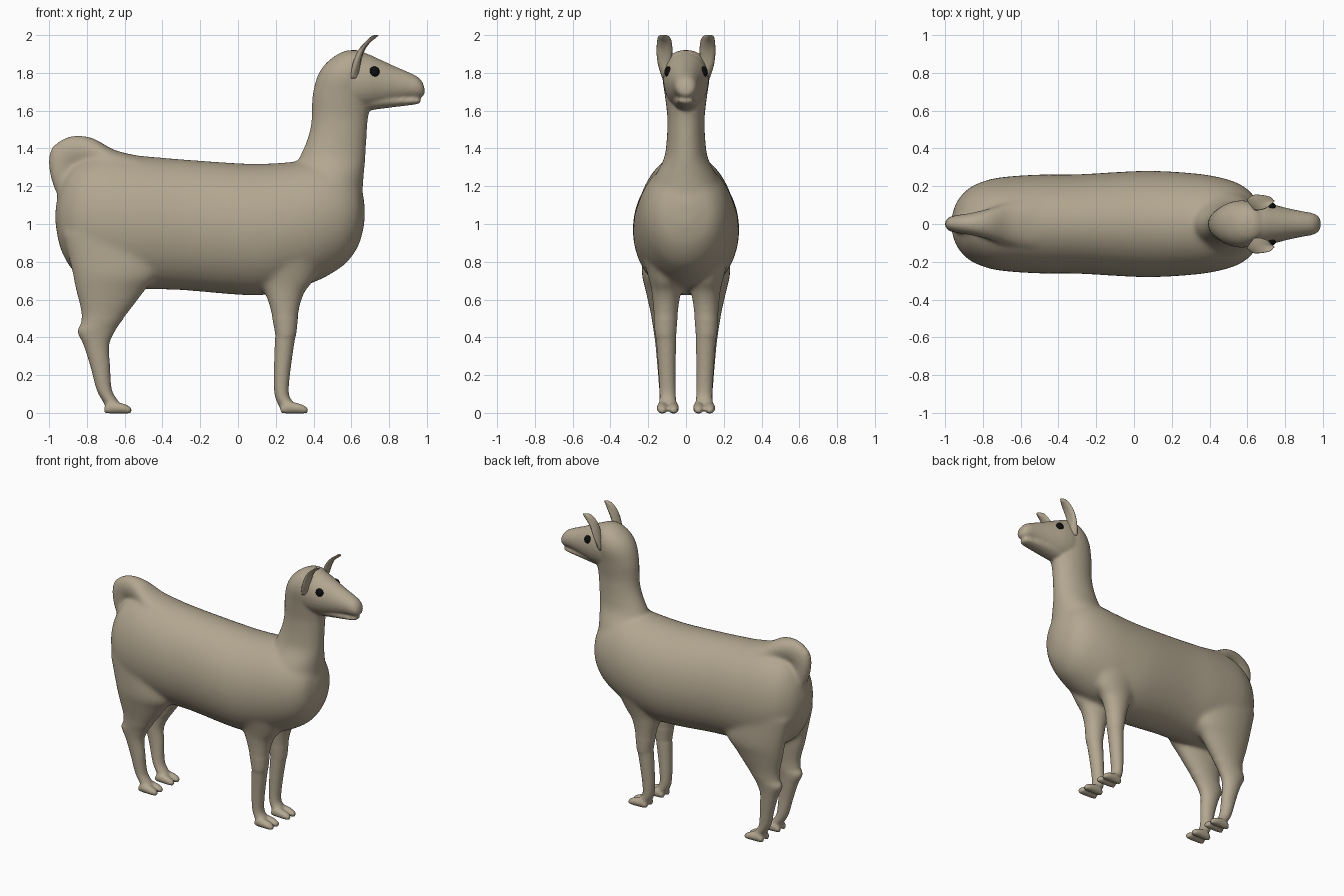
import bpy, bmesh, math
from mathutils import Vector


def material(name, rgb):
    m = bpy.data.materials.new(name)
    m.diffuse_color = (*rgb, 1)
    return m


wool = material("tan wool", (0.45, 0.385, 0.28))
black = material("eye black", (0.004, 0.004, 0.004))


def catmull(pts, steps):
    """Smooth interpolation through station tuples."""
    out = []
    for i in range(len(pts) - 1):
        p0, p1 = pts[max(i - 1, 0)], pts[i]
        p2, p3 = pts[i + 1], pts[min(i + 2, len(pts) - 1)]
        for s in range(steps):
            t = s / steps
            out.append([0.5 * (2 * b + (c - a) * t + (2 * a - 5 * b + 4 * c - d) * t * t
                               + (3 * b - a - 3 * c + d) * t ** 3)
                        for a, b, c, d in zip(p0, p1, p2, p3)])
    return out + [list(pts[-1])]


def loft(bm, stations, side=1, segs=28, steps=4, cup=0):
    """Rings (x, y, z, in-plane radius, y radius, tilt in degrees) skinned and capped."""
    rings = []
    for x, y, z, a, b, tilt in catmull(stations, steps):
        u = Vector((math.cos(math.radians(tilt)), 0, math.sin(math.radians(tilt))))
        ring = []
        for k in range(segs):
            ang = 2 * math.pi * k / segs
            p = Vector((x, y, z)) + u * (a * math.cos(ang) + cup * b * math.sin(ang) ** 2)
            p.y += b * math.sin(ang)
            p.y *= side
            ring.append(bm.verts.new(p))
        rings.append(ring)
    faces = [bm.faces.new(rings[0]), bm.faces.new(rings[-1][::-1])]
    for r, q in zip(rings, rings[1:]):
        for k in range(segs):
            n = (k + 1) % segs
            faces.append(bm.faces.new((r[k], q[k], q[n], r[n])))
    bmesh.ops.recalc_face_normals(bm, faces=faces)


def along_x(rows, y=0):
    """Upright rings from (x, bottom, top, half width)."""
    return [(x, y, (lo + hi) / 2, (hi - lo) / 2, w, 90) for x, lo, hi, w in rows]


def along_z(rows):
    """Level rings from (z, back, front, y centre, half width)."""
    return [(lo + hi) / 2 * 1.0 and ((lo + hi) / 2, y, z, (hi - lo) / 2, w, 0)
            for z, lo, hi, y, w in rows]


def finish(name, bm, mat):
    me = bpy.data.meshes.new(name)
    bm.to_mesh(me)
    bm.free()
    me.materials.append(mat)
    ob = bpy.data.objects.new(name, me)
    bpy.context.collection.objects.link(ob)
    me.shade_smooth()
    return ob


bm = bmesh.new()

# Torso
loft(bm, along_x([
    (-.967, 1.0, 1.08, .03), (-.94, .87, 1.2, .115), (-.88, .76, 1.3, .185),
    (-.8, .70, 1.35, .225), (-.7, .66, 1.375, .248), (-.5, .655, 1.36, .262),
    (-.3, .65, 1.343, .263), (0, .625, 1.322, .28), (.15, .625, 1.32, .28),
    (.3, .66, 1.33, .27), (.4, .69, 1.34, .258), (.5, .74, 1.33, .235),
    (.58, .80, 1.29, .2), (.64, .89, 1.22, .14), (.67, 1.0, 1.12, .04)]), segs=40)

# Neck and back of the skull
loft(bm, along_z([
    (1.0, .32, .655, 0, .2), (1.2, .28, .662, 0, .185), (1.34, .32, .675, 0, .12),
    (1.42, .355, .68, 0, .105), (1.5, .38, .685, 0, .1), (1.58, .39, .692, 0, .1),
    (1.68, .395, .71, 0, .112), (1.78, .42, .72, 0, .125), (1.85, .465, .71, 0, .112),
    (1.9, .53, .68, 0, .075), (1.92, .58, .64, 0, .025)]))

# Face and upper muzzle
loft(bm, along_x([
    (.5, 1.6, 1.87, .09), (.6, 1.6, 1.92, .118), (.68, 1.61, 1.903, .116),
    (.75, 1.625, 1.872, .1), (.83, 1.645, 1.835, .08), (.9, 1.66, 1.805, .066),
    (.95, 1.665, 1.78, .056), (.977, 1.675, 1.75, .04), (.987, 1.69, 1.72, .018)]))

# Lower jaw
loft(bm, along_x([
    (.62, 1.59, 1.72, .07), (.72, 1.605, 1.71, .068), (.82, 1.618, 1.69, .058),
    (.9, 1.628, 1.675, .048), (.95, 1.635, 1.67, .038), (.967, 1.645, 1.665, .022)]))

# Tail curling over the rump
loft(bm, [(-.52, 0, 1.29, .07, .14, 90), (-.65, 0, 1.315, .078, .12, 93),
          (-.76, 0, 1.375, .082, .085, 97), (-.86, 0, 1.385, .086, .06, 105),
          (-.92, 0, 1.345, .086, .05, 140), (-.935, 0, 1.26, .058, .046, 180),
          (-.925, 0, 1.16, .035, .036, 190)])

# Legs and two-toed feet, mirrored left and right
front_leg = along_z([
    (.84, .08, .46, .125, .11), (.7, .12, .4, .11, .085), (.64, .14, .355, .105, .078),
    (.55, .17, .325, .107, .067), (.42, .196, .309, .108, .057), (.38, .195, .3, .105, .053),
    (.2, .189, .275, .1, .045), (.1, .193, .27, .097, .043), (.05, .21, .295, .096, .046),
    (.012, .23, .3, .096, .044)])
hind_leg = along_z([
    (.95, -.93, -.45, .12, .11), (.75, -.88, -.42, .13, .105), (.65, -.86, -.49, .125, .09),
    (.55, -.835, -.565, .12, .072), (.48, -.83, -.62, .117, .062),
    (.43, -.85, -.652, .115, .056), (.36, -.818, -.682, .112, .05),
    (.25, -.783, -.677, .108, .044), (.12, -.748, -.667, .1, .042),
    (.05, -.71, -.625, .096, .045), (.012, -.7, -.62, .096, .044)])
for side in (1, -1):
    for leg, heel in ((front_leg, .225), (hind_leg, -.708)):
        loft(bm, leg, side)
        for y in (.066, .126):
            loft(bm, along_x([
                (heel, 0, .03, .016), (heel + .03, -.004, .06, .026),
                (heel + .08, -.004, .055, .029), (heel + .12, -.004, .042, .026),
                (heel + .145, 0, .025, .014)], y), side, segs=16)

# Fuse the parts into one skin
body = finish("body", bm, wool)
rm = body.modifiers.new("fuse", 'REMESH')
rm.mode, rm.voxel_size, rm.use_smooth_shade = 'VOXEL', .0085, True
dg = bpy.context.evaluated_depsgraph_get()
body.data = bpy.data.meshes.new_from_object(body.evaluated_get(dg))
body.modifiers.clear()
body.data.materials.clear()
body.data.materials.append(wool)
for poly in body.data.polygons:
    poly.material_index = 0

# Soften the joins strongly on the trunk, lightly on face and feet
trunk = body.vertex_groups.new(name="trunk")
trunk.add([v.index for v in body.data.vertices
           if .5 < v.co.z < 1.58 and v.co.x > -.97], 1, 'REPLACE')
for label, count in (("trunk", 45), ("", 5)):
    sm = body.modifiers.new("soften", 'SMOOTH')
    sm.factor, sm.iterations, sm.vertex_group = .5, count, label
body.data.shade_smooth()

# Cupped ears and eyes
for side, tag in ((1, "left"), (-1, "right")):
    bm = bmesh.new()
    loft(bm, [(.62, .1, 1.77, .018, .025, 0), (.625, .112, 1.83, .02, .034, -8),
              (.64, .114, 1.885, .017, .041, -18), (.662, .114, 1.93, .013, .041, -30),
              (.692, .116, 1.965, .009, .035, -42), (.72, .119, 1.985, .006, .023, -52),
              (.742, .121, 1.998, .002, .004, -60)], side, segs=20, cup=-.7)
    for v in bm.verts:      # flip the curl so the hollow faces forward
        v.co.x += .9 * max(0, abs(abs(v.co.y) - .115) - .012)
    finish(tag + "_ear", bm, wool)

    bm = bmesh.new()
    bmesh.ops.create_uvsphere(bm, u_segments=20, v_segments=12, radius=.028)
    for v in bm.verts:
        v.co = Vector((v.co.x + .722, v.co.y * .75 + side * .094, v.co.z + 1.806))
    finish(tag + "_eye", bm, black)
